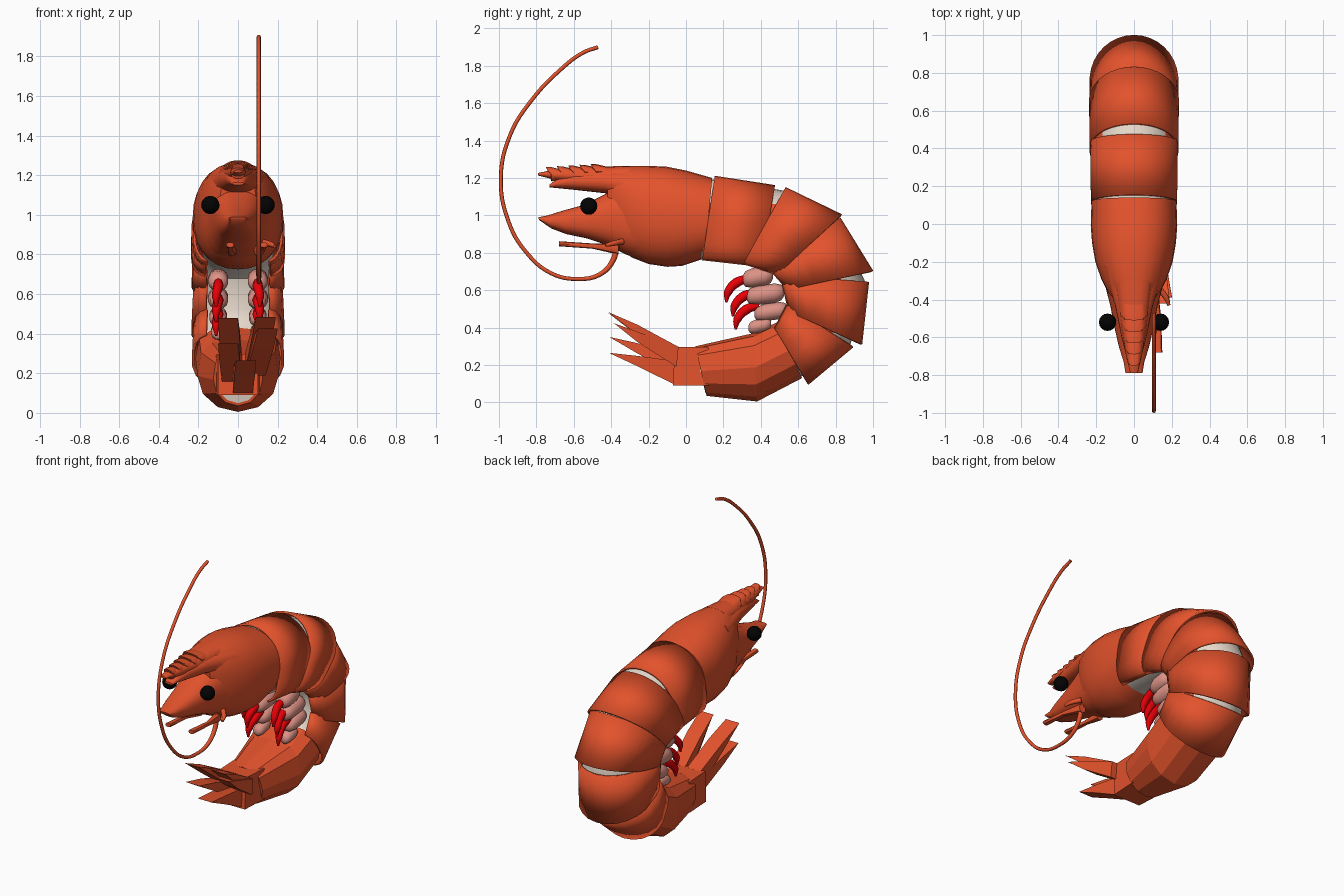
import bpy, bmesh
from math import sin, cos, pi, radians, copysign
from mathutils import Vector

cube = bpy.data.objects.get("Cube")
if cube:
    bpy.data.objects.remove(cube, do_unlink=True)


def material(name, r, g, b):
    m = bpy.data.materials.new(name)
    m.use_nodes = True
    m.diffuse_color = (r, g, b, 1)
    m.node_tree.nodes["Principled BSDF"].inputs["Base Color"].default_value = (r, g, b, 1)
    return m


shell = material("orange shell", 0.77, 0.085, 0.025)
flesh = material("pale flesh", 0.82, 0.71, 0.61)
pink = material("pink leg", 0.72, 0.29, 0.24)
red = material("red leg tip", 0.82, 0.0, 0.002)
black = material("black eye", 0.001, 0.001, 0.001)


def finish(obj, mat, angle):
    obj.data.materials.clear()
    obj.data.materials.append(mat)
    bpy.ops.object.select_all(action="DESELECT")
    obj.select_set(True)
    bpy.context.view_layer.objects.active = obj
    if angle:
        bpy.ops.object.shade_smooth_by_angle(angle=radians(angle))
    return obj


def loft(name, mat, stations, sides=28, power=0.88, low=None, arc=None, phase=0, smooth=40, shrink=1):
    """Skin rings given as (top y, top z, bottom y, bottom z, half width, optional x).
    A small power squares the ring; low is the power of its lower half."""
    bm = bmesh.new()
    rings = []
    for ty, tz, by, bz, w, *x in stations:
        mid = Vector((x[0] if x else 0, (ty + by) / 2, (tz + bz) / 2))
        up = Vector((0, ty - by, tz - bz)) * shrink / 2
        side = Vector((w * shrink, 0, 0))
        ring = []
        for i in range(sides + (1 if arc else 0)):
            a = radians(arc) * (2 * i / sides - 1) if arc else 2 * pi * i / sides + phase
            c, s = cos(a), sin(a)
            p = low if low and c < 0 else power
            ring.append(bm.verts.new(mid + up * copysign(abs(c) ** p, c)
                                     + side * copysign(abs(s) ** p, s)))
        rings.append(ring)
    for a, b in zip(rings, rings[1:]):
        for i in range(sides):
            j = (i + 1) % len(a)
            bm.faces.new((a[i], a[j], b[j], b[i]))
    if not arc:
        bm.faces.new(rings[0])
        bm.faces.new(rings[-1])
    bmesh.ops.recalc_face_normals(bm, faces=bm.faces)
    mesh = bpy.data.meshes.new(name)
    bm.to_mesh(mesh)
    bm.free()
    obj = bpy.data.objects.new(name, mesh)
    bpy.context.collection.objects.link(obj)
    if arc:
        rim = obj.modifiers.new("shell thickness", "SOLIDIFY")
        rim.thickness = 0.014
        rim.offset = 0
    return finish(obj, mat, smooth)


def tube(name, mat, points, radii, thickness):
    curve = bpy.data.curves.new(name, "CURVE")
    curve.dimensions = "3D"
    curve.bevel_depth = thickness
    curve.bevel_resolution = 2
    curve.resolution_u = 6
    curve.use_fill_caps = True
    spline = curve.splines.new("BEZIER")
    spline.bezier_points.add(len(points) - 1)
    for p, co, r in zip(spline.bezier_points, points, radii):
        p.co = co
        p.radius = r
        p.handle_left_type = p.handle_right_type = "AUTO"
    obj = bpy.data.objects.new(name, curve)
    bpy.context.collection.objects.link(obj)
    finish(obj, mat, 0)
    bpy.ops.object.convert(target="MESH")
    return finish(bpy.context.object, mat, 50)


# Head: carapace, lower jaw, brow and rostrum
loft("carapace", shell, [
    (0.14, 1.20, 0.10, 0.77, 0.225), (0.0, 1.24, -0.02, 0.73, 0.229),
    (-0.1, 1.26, -0.1, 0.725, 0.222), (-0.2, 1.265, -0.2, 0.74, 0.205),
    (-0.3, 1.265, -0.29, 0.775, 0.172), (-0.37, 1.26, -0.35, 0.82, 0.138),
    (-0.43, 1.25, -0.40, 0.86, 0.09)])
loft("lower_jaw", shell, [
    (-0.22, 1.2, -0.22, 0.76, 0.185), (-0.34, 1.16, -0.32, 0.79, 0.152),
    (-0.44, 1.11, -0.42, 0.84, 0.126), (-0.55, 1.055, -0.53, 0.877, 0.105),
    (-0.66, 1.025, -0.64, 0.90, 0.08), (-0.74, 1.0, -0.72, 0.93, 0.055),
    (-0.79, 0.99, -0.785, 0.975, 0.045)], power=0.8)
loft("brow", shell, [
    (-0.22, 1.25, -0.22, 1.04, 0.165), (-0.34, 1.245, -0.34, 1.08, 0.128),
    (-0.45, 1.24, -0.43, 1.118, 0.098), (-0.6, 1.227, -0.6, 1.137, 0.066),
    (-0.68, 1.2, -0.68, 1.145, 0.045), (-0.73, 1.165, -0.73, 1.15, 0.03)], sides=20)
loft("rostrum", shell, [
    (-0.3, 1.265, -0.3, 1.15, 0.1), (-0.5, 1.26, -0.5, 1.15, 0.074),
    (-0.7, 1.245, -0.7, 1.19, 0.042), (-0.79, 1.227, -0.79, 1.213, 0.02)], sides=16)
for i in range(5):
    y, w, z = -0.5 - 0.06 * i, 0.074 - 0.009 * i, 1.278 - 0.004 * i
    loft("rostrum_tooth", shell, [
        (y + 0.11, z - 0.025, y + 0.11, z - 0.07, w * 0.9), (y + 0.02, z - 0.004, y + 0.02, z - 0.08, w),
        (y - 0.01, z - 0.003, y + 0.005, z - 0.035, w * 0.7)], sides=12)

# Eyes and feelers
for s in (-1, 1):
    bpy.ops.mesh.primitive_uv_sphere_add(segments=16, ring_count=10, radius=0.046,
                                         location=(s * 0.14, -0.52, 1.05))
    bpy.context.object.name = "eye"
    finish(bpy.context.object, black, 50)
    x = 0.13 if s > 0 else -0.04
    loft("short_feeler", shell, [
        (-0.36, 0.85, -0.36, 0.79, 0.025, x * 0.8), (-0.5, 0.85, -0.5, 0.822, 0.014, x),
        (-0.68, 0.862, -0.68, 0.835, 0.02, x)], sides=8)
arc = [(-0.37, 0.85), (-0.39, 0.76), (-0.46, 0.685), (-0.58, 0.66), (-0.72, 0.69),
       (-0.86, 0.81), (-0.95, 0.97), (-0.99, 1.2), (-0.94, 1.43), (-0.83, 1.61),
       (-0.67, 1.78), (-0.55, 1.87), (-0.47, 1.9)]
tube("long_antenna", shell, [(0.105, y, z) for y, z in arc],
     [1.5, 1.4, 1.2] + [1] * 10, 0.0105)
tube("antenna_base", shell, [(0.13, -0.34, 0.86), (0.17, -0.39, 0.85), (0.185, -0.43, 0.84)],
     [1.2, 1, 0.6], 0.014)

# Curled abdomen: overlapping arched segments, each as front and back ring
segments = [
    [(0.153, 1.205, 0.085, 0.75, 0.222), (0.475, 1.155, 0.40, 0.715, 0.225)],
    [(0.53, 1.145, 0.30, 0.73, 0.228), (0.83, 1.0, 0.48, 0.675, 0.231)],
    [(0.82, 0.985, 0.43, 0.71, 0.223), (0.995, 0.70, 0.53, 0.6, 0.228)],
    [(0.972, 0.645, 0.49, 0.68, 0.219), (0.935, 0.31, 0.54, 0.49, 0.23)],
    [(0.89, 0.30, 0.53, 0.53, 0.219), (0.65, 0.10, 0.47, 0.405, 0.226)],
]
for i, rings in enumerate(segments):
    coarse = i > 2
    loft("abdomen_segment", shell, rings, sides=18 if coarse else 28, arc=150, power=1,
         low=0.5, smooth=20 if coarse else 40)
last = [(0.62, 0.13, 0.49, 0.43, 0.215), (0.38, 0.005, 0.36, 0.37, 0.205),
        (0.11, 0.035, 0.05, 0.30, 0.125)]
loft("last_abdomen_segment", shell, last, sides=12, power=1, low=0.65, smooth=0)
core = loft("flesh_core", flesh, [(-0.05, 1.2, -0.05, 0.76, 0.2)] + [r[0] for r in segments]
            + last[:2], power=1, low=0.8, shrink=0.94)

# The flanks of the core are shell coloured, its back and belly stay pale
core.data.materials.append(shell)
for face in core.data.polygons:
    face.material_index = int(abs(face.center.x) > 0.175)

# Tail: pale end plate, base block, blades as x, root low z, root high z, tip y, tip z
loft("tail_flesh", flesh, [(0.14, 0.04, 0.08, 0.295, 0.12), (0.107, 0.036, 0.047, 0.299, 0.122)],
     sides=12, power=1, shrink=0.9)
box = dict(sides=4, power=0, phase=pi / 4, smooth=0)
loft("tail_base", shell, [
    (0.12, 0.295, 0.12, 0.09, 0.11), (-0.06, 0.297, -0.07, 0.09, 0.10)], **box)
blades = [(-0.05, 0.2, 0.297, -0.42, 0.48), (-0.05, 0.15, 0.25, -0.41, 0.35),
          (0.15, 0.19, 0.295, -0.39, 0.425), (0.14, 0.2, 0.297, -0.42, 0.485),
          (0.04, 0.09, 0.22, -0.41, 0.265)]
for x, low, high, ty, tz in blades:
    zm = (high + low) / 2
    mid = zm + (tz - zm) * 0.58
    loft("tail_blade", shell, [
        (-0.04, high, -0.05, low, 0.05, x * 0.6),
        (-0.26, mid + 0.03, -0.26, mid - 0.025, 0.052, x * 0.85),
        (ty, tz, ty + 0.01, tz - 0.006, 0.05, x)], **box)

# Swimming legs: rounded pink bases on both sides, red curved tips
bases = [(0.385, 0.67, 0.08, 0.052), (0.425, 0.578, 0.10, 0.052),
         (0.455, 0.485, 0.088, 0.046), (0.395, 0.41, 0.06, 0.037)]
rounding = [(-1, 0.4), (-0.85, 0.8), (-0.4, 1), (0.5, 1), (0.85, 0.8), (1, 0.4)]
tips = [(0.31, 0.66), (0.345, 0.585), (0.36, 0.515)]
for s in (-1, 1):
    for y, z, length, r in bases:
        loft("leg_base", pink, [
            (y + t * length, z + t * 0.012 + r * k, y + t * length, z + t * 0.012 - r * k, r * k, s * 0.1)
            for t, k in rounding], sides=14, power=1, smooth=60)
    for y, z in tips:
        tube("leg_tip", red, [(s * 0.1, y + 0.03, z + 0.005), (s * 0.1, y - 0.04, z - 0.02),
                              (s * 0.11, y - 0.085, z - 0.07), (s * 0.11, y - 0.095, z - 0.125)],
             [0.8, 1, 0.85, 0.25], 0.026)
